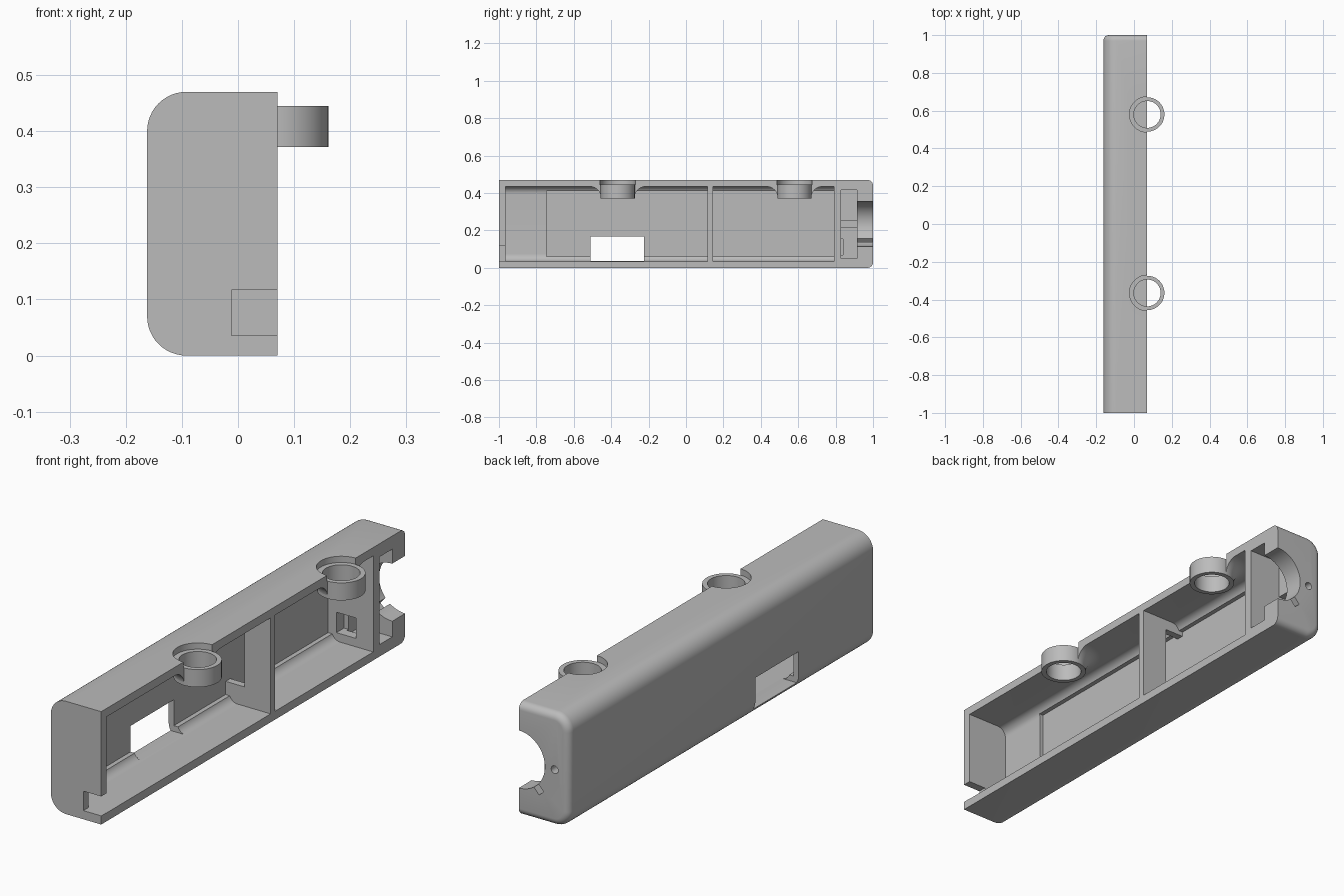
import bpy, bmesh, math
from mathutils import Matrix, Vector

cube = bpy.data.objects.get("Cube")
if cube:
    bpy.data.objects.remove(cube, do_unlink=True)

grey = bpy.data.materials.new("plain grey")
grey.use_nodes = True
grey.diffuse_color = (0.5, 0.5, 0.5, 1)
grey.node_tree.nodes["Principled BSDF"].inputs["Base Color"].default_value = (0.5, 0.5, 0.5, 1)

OPEN = 0.07      # x of the open side
MID = 0.235      # middle height
RINGS = (-0.365, 0.58)


def finish(name, bm):
    bmesh.ops.recalc_face_normals(bm, faces=bm.faces)
    mesh = bpy.data.meshes.new(name)
    bm.to_mesh(mesh)
    bm.free()
    mesh.materials.append(grey)
    ob = bpy.data.objects.new(name, mesh)
    bpy.context.collection.objects.link(ob)
    return ob


def box(name, x, y, z, back_round=0, end_round=0, turn=None):
    """Box from ranges, with optional rounding of the back edges and the far end."""
    bm = bmesh.new()
    bmesh.ops.create_cube(bm, size=1)
    for v in bm.verts:
        v.co = Vector([r[0] if c < 0 else r[1] for c, r in zip(v.co, (x, y, z))])
    if back_round:
        edges = [e for e in bm.edges if all(abs(v.co.x - x[0]) < 1e-5 for v in e.verts)
                 and abs(e.verts[0].co.z - e.verts[1].co.z) < 1e-5]
        bmesh.ops.bevel(bm, geom=edges, offset=back_round, segments=12, profile=0.5, affect='EDGES')
    if end_round:
        edges = [e for e in bm.edges if all(abs(v.co.y - y[1]) < 1e-5 for v in e.verts)
                 and not all(abs(v.co.x - x[1]) < 1e-5 for v in e.verts)]
        bmesh.ops.bevel(bm, geom=edges, offset=end_round, segments=6, profile=0.5, affect='EDGES')
    if turn:
        bmesh.ops.transform(bm, matrix=turn, verts=bm.verts)
    return finish(name, bm)


def lathe(name, profile, place, closed=False):
    """Revolve (radius, height) points about z, then place the result."""
    bm = bmesh.new()
    vs = [bm.verts.new((r, 0, h)) for r, h in profile]
    edges = [bm.edges.new(p) for p in zip(vs, vs[1:])]
    if closed:
        edges.append(bm.edges.new((vs[-1], vs[0])))
    bmesh.ops.spin(bm, geom=vs + edges, cent=(0, 0, 0), axis=(0, 0, 1),
                   angle=math.tau, steps=64)
    bmesh.ops.remove_doubles(bm, verts=bm.verts, dist=1e-5)
    bmesh.ops.transform(bm, matrix=place, verts=bm.verts)
    return finish(name, bm)


def rod(name, r, lo, hi, place):
    return lathe(name, [(0, lo), (r, lo), (r, hi), (0, hi)], place)


def combine(target, tool, operation='DIFFERENCE'):
    mod = target.modifiers.new("cut", 'BOOLEAN')
    mod.operation = operation
    mod.solver = 'EXACT'
    mod.object = tool
    bpy.context.view_layer.objects.active = target
    bpy.ops.object.modifier_apply(modifier=mod.name)
    bpy.data.objects.remove(tool, do_unlink=True)


def smooth(ob):
    bpy.ops.object.select_all(action='DESELECT')
    ob.select_set(True)
    bpy.context.view_layer.objects.active = ob
    bpy.ops.object.shade_smooth_by_angle(angle=math.radians(30))


# Outer shell
shell = box("half_shell", (-0.162, OPEN), (-1, 1), (0, 0.47), 0.07, 0.03)

# Two compartments with rounded back corners and a deeper flat recess
for y0, y1, deep in ((-0.965, 0.115, -0.745), (0.145, 0.79, 0.145)):
    combine(shell, box("cavity", (-0.122, 0.2), (y0, y1), (0.035, 0.435), 0.04))
    combine(shell, box("deep_pocket", (-0.138, 0), (deep, y1), (0.06, 0.41)))

# Openings: side window, divider notch, wall hole, front notch, end slot and groove
for name, x, y, z in (
        ("window", (-0.3, -0.05), (-0.51, -0.225), (0.036, 0.168)),
        ("divider_notch", (-0.137, -0.05), (0.1, 0.16), (0.115, 0.39)),
        ("wall_hole", (-0.10, -0.01), (0.78, 0.84), (0.07, 0.155)),
        ("front_notch", (-0.012, 0.2), (-1.1, -0.95), (0.036, 0.117)),
        ("end_slot", (-0.08, 0.2), (0.83, 0.915), (0.05, 0.415)),
        ("wire_groove", (-0.112, 0), (0.83, 0.915), (0.218, 0.252))):
    combine(shell, box(name, x, y, z))

# Round end opening, small pin hole and slanted key slot
along_y = Matrix.Rotation(-math.pi / 2, 4, 'X')
combine(shell, rod("end_opening", 0.12, 0.9, 1.1, Matrix.Translation((OPEN, 0, MID)) @ along_y))
combine(shell, rod("pin_hole", 0.016, 0.9, 1.1, Matrix.Translation((-0.095, 0, MID)) @ along_y))
slant = Matrix.Translation((OPEN, 0, MID)) @ Matrix.Rotation(math.radians(-48), 4, 'Y')
combine(shell, box("key_slot", (-0.155, -0.08), (0.9, 1.1), (-0.014, 0.014), turn=slant))

# Screw rings with filleted bosses under the top wall
for y, label in zip(RINGS, ("front", "back")):
    place = Matrix.Translation((OPEN, y, 0))
    arc = [(0.15 - 0.06 * math.cos(a), 0.375 + 0.06 * math.sin(a))
           for a in (math.pi / 2 * i / 10 for i in range(11))]
    boss = lathe("boss", [(0, 0.375)] + arc + [(0.15, 0.455), (0, 0.455)], place)
    combine(boss, box("clip", (-0.2, OPEN), (y - 0.3, y + 0.3), (0.2, 0.6)), 'INTERSECT')
    combine(shell, boss, 'UNION')
    combine(shell, rod("bore", 0.08, 0.3, 0.6, place))
    combine(shell, rod("recess", 0.094, 0.444, 0.6, place))
    smooth(lathe(label + "_ring", [(0.071, 0.372), (0.091, 0.372), (0.091, 0.445), (0.071, 0.445)],
                 place, closed=True))

smooth(shell)
